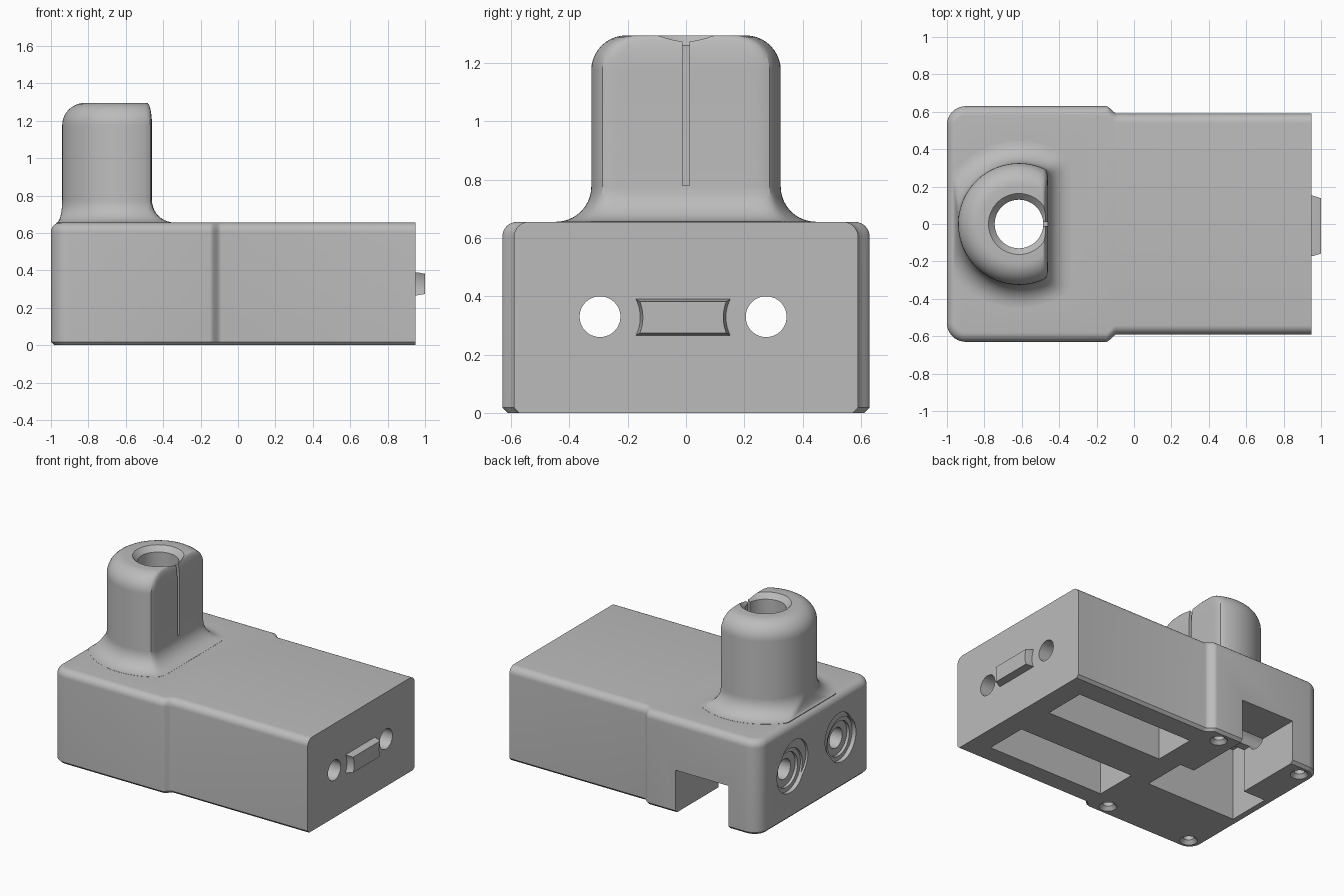
import bpy, bmesh, math
from mathutils import Matrix, Vector

old = bpy.data.objects.get("Cube")
if old:
    bpy.data.objects.remove(old, do_unlink=True)

grey = bpy.data.materials.new("plain grey")
grey.use_nodes = True
grey.diffuse_color = (0.5, 0.5, 0.5, 1)
grey.node_tree.nodes["Principled BSDF"].inputs["Base Color"].default_value = (0.5, 0.5, 0.5, 1)


def finish(name, bm):
    bmesh.ops.recalc_face_normals(bm, faces=bm.faces)
    mesh = bpy.data.meshes.new(name)
    bm.to_mesh(mesh)
    bm.free()
    mesh.materials.append(grey)
    ob = bpy.data.objects.new(name, mesh)
    bpy.context.collection.objects.link(ob)
    return ob


def loft(name, rings):
    """Closed solid through rings with equal point counts."""
    bm = bmesh.new()
    loops = [[bm.verts.new(p) for p in ring] for ring in rings]
    n = len(loops[0])
    for a, b in zip(loops, loops[1:]):
        for i in range(n):
            j = (i + 1) % n
            bm.faces.new((a[i], a[j], b[j], b[i]))
    bm.faces.new(loops[0])
    bm.faces.new(loops[-1])
    return finish(name, bm)


def box(name, lo, hi):
    lo, hi = Vector(lo), Vector(hi)
    bm = bmesh.new()
    bmesh.ops.create_cube(bm, size=1, matrix=Matrix.Translation((lo + hi) / 2)
                          @ Matrix.Diagonal((*(hi - lo), 1)))
    return finish(name, bm)


def rod(name, start, axis, length, r1, r2=None, sides=48):
    """Cylinder or cone running from start along axis."""
    axis = Vector(axis)
    turn = axis.to_track_quat('Z', 'Y').to_matrix().to_4x4()
    bm = bmesh.new()
    bmesh.ops.create_cone(bm, cap_ends=True, segments=sides, radius1=r1,
                          radius2=r1 if r2 is None else r2, depth=length,
                          matrix=Matrix.Translation(Vector(start) + axis * length / 2) @ turn)
    return finish(name, bm)


def combine(target, tool, how):
    mod = target.modifiers.new("combine", 'BOOLEAN')
    mod.operation = how
    mod.solver = 'EXACT'
    mod.object = tool
    bpy.context.view_layer.objects.active = target
    bpy.ops.object.modifier_apply(modifier=mod.name)
    bpy.data.objects.remove(tool, do_unlink=True)


# Body: stepped outline, chamfered below and rounded above
TOP, EDGE = 0.655, 0.05


def body_ring(z, inset):
    half = [(0.95, 0.59 - inset)]
    for i in range(9):  # smooth step between the narrow and wide parts
        t = i / 8
        half.append((-0.09 - 0.06 * t, 0.59 + 0.04 * t * t * (3 - 2 * t) - inset))
    for i in range(11):  # rounded end corner
        a = math.pi / 2 * (1 + i / 10)
        r = 0.1 - inset
        half.append((-0.9 + r * math.cos(a), 0.53 + r * math.sin(a)))
    both = half + [(x, -y) for x, y in reversed(half)]
    return [(x, y, z) for x, y in both]


rings = [body_ring(0, 0.018), body_ring(0.018, 0)]
for i in range(9):
    a = math.pi / 2 * i / 8
    rings.append(body_ring(TOP - EDGE + EDGE * math.sin(a), EDGE * (1 - math.cos(a))))
body = loft("body", rings)

# Clamp tower: D-shaped section, flared foot, rounded crown
CX, R, FLAT, PEAK, ROUND = -0.615, 0.325, 0.155, 1.295, 0.12


def tower_ring(z, grow, grow_flat):
    ring = []
    for i in range(120):
        a = 2 * math.pi * i / 120
        r, c = R + grow, math.cos(a)
        if c > 0.01:  # soft corner where the arc meets the flat
            k = (r * c / (FLAT + grow_flat)) ** 24
            r *= (1 + k) ** (-1 / 24)
        x = max(CX + r * c, -0.94 - 0.25 * max(grow, 0))
        ring.append((x, r * math.sin(a), z))
    return ring


rings = [tower_ring(0.58, ROUND, ROUND)]
for i in range(11):
    a = math.pi / 2 * i / 10
    g = ROUND * (1 - math.sin(a))
    rings.append(tower_ring(TOP + 0.001 + ROUND * (1 - math.cos(a)), g, g))
for i in range(11):
    a = math.pi / 2 * i / 10
    g = -ROUND * (1 - math.cos(a))
    rings.append(tower_ring(PEAK - ROUND + ROUND * math.sin(a), g, g * 0.22))
combine(body, loft("tower", rings), 'UNION')

cutters = [
    # Underside pockets and the rear side notch
    box("centre_pocket", (-0.94, -0.155, -0.1), (-0.25, 0.155, 0.5)),
    box("side_notch", (-0.77, 0.1, -0.1), (-0.36, 0.8, 0.3)),
    # Tower bore, its countersink and the clamp slot
    rod("bore", (CX, 0, 0.4), (0, 0, 1), 1, 0.13),
    rod("bore_chamfer", (CX, 0, PEAK - 0.035), (0, 0, 1), 0.04, 0.13, 0.168),
    box("clamp_slot", (CX, -0.012, 0.78), (-0.3, 0.012, 1.4)),
]
for y in (-0.295, 0.275):
    inward = 0.04 if y < 0 else -0.04
    cutters += [
        box("long_pocket", (-0.1, y - 0.15, -0.1), (0.8, y + 0.15, 0.5)),
        rod("end_recess", (-1.1, y, 0.33), (1, 0, 0), 0.13, 0.15),
        rod("recess_step", (-1.1, y, 0.33), (1, 0, 0), 0.15, 0.12),
        rod("recess_lip", (-1.1, y + inward, 0.38), (1, 0, 0), 0.115, 0.15),
        rod("long_hole", (-1.2, y, 0.33), (1, 0, 0), 2.4, 0.07),
    ]
for x in (-0.9, -0.24):
    for y in (-0.54, 0.54):
        cutters += [
            rod("screw_hole", (x, y, -0.1), (0, 0, 1), 0.35, 0.034, sides=24),
            rod("screw_sink", (x, y, -0.001), (0, 0, 1), 0.025, 0.057, 0.034, 24),
        ]
for tool in cutters:
    combine(body, tool, 'DIFFERENCE')


# End tongue with hollowed sides
def tongue_ring(x, h, r):
    zs = [h * (i / 5 - 1) for i in range(11)]
    right = [(x, 0.275 - math.sqrt(r * r - z * z), 0.328 + z) for z in zs]
    left = [(x, -0.295 + math.sqrt(r * r - z * z), 0.328 + z) for z in reversed(zs)]
    return right + left


tongue = loft("end_tongue", [tongue_ring(0.94, 0.062, 0.138),
                             tongue_ring(0.955, 0.062, 0.138),
                             tongue_ring(1.0, 0.054, 0.147)])

for ob in (body, tongue):
    bpy.ops.object.select_all(action='DESELECT')
    ob.select_set(True)
    bpy.context.view_layer.objects.active = ob
    bpy.ops.object.shade_smooth_by_angle(angle=math.radians(30))
